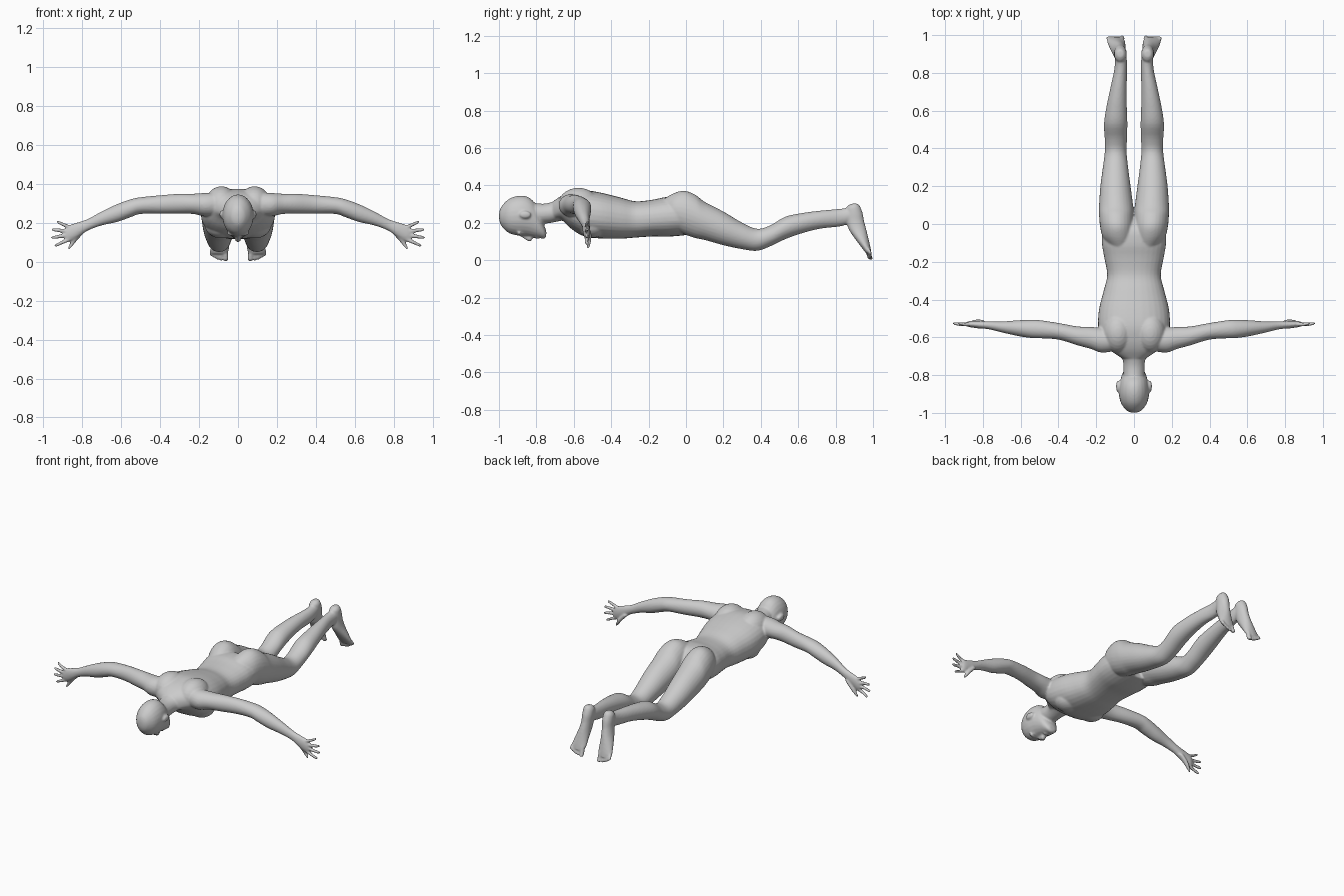
import bpy, bmesh
from math import sin, cos, pi
from mathutils import Vector, Matrix

bm = bmesh.new()


def spline(rows, steps):
    # Catmull-Rom interpolation of section rows
    rows = [Vector(r) for r in rows]
    out = []
    for i in range(len(rows) - 1):
        a, b, c, d = rows[max(i - 1, 0)], rows[i], rows[i + 1], rows[min(i + 2, len(rows) - 1)]
        for k in range(steps):
            t = k / steps
            out.append(0.5 * (2 * b + (c - a) * t + (2 * a - 5 * b + 4 * c - d) * t ** 2
                              + (3 * b - a - 3 * c + d) * t ** 3))
    return out + [rows[-1]]


def loft(rows, u, v, sides=24, power=1.0, steps=4, mirror=True):
    # rows: centre x, y, z, radius along u, radius along v
    for s in ((1, -1) if mirror else (1,)):
        rings = []
        for r in spline(rows, steps):
            ring = []
            for k in range(sides):
                c, d = cos(2 * pi * k / sides), sin(2 * pi * k / sides)
                p = Vector(r[:3])
                p[u] += abs(c) ** power * (1 if c > 0 else -1) * r[3]
                p[v] += abs(d) ** power * (1 if d > 0 else -1) * r[4]
                p.x *= s
                ring.append(bm.verts.new(p))
            rings.append(ring)
        faces = [bm.faces.new(rings[0]), bm.faces.new(rings[-1])]
        for a, b in zip(rings, rings[1:]):
            for k in range(sides):
                n = (k + 1) % sides
                faces.append(bm.faces.new((a[k], a[n], b[n], b[k])))
        bmesh.ops.recalc_face_normals(bm, faces=faces)


def ball(centre, radii):
    for s in ((1, -1) if centre[0] else (1,)):
        m = Matrix.Translation((centre[0] * s, centre[1], centre[2])) @ Matrix.Diagonal((*radii, 1))
        bmesh.ops.create_uvsphere(bm, u_segments=24, v_segments=14, radius=1, matrix=m)


X, Y, Z = 0, 1, 2

# torso
loft([(0, -.71, .265, .065, .05), (0, -.665, .28, .13, .065), (0, -.61, .265, .175, .10),
      (0, -.54, .25, .19, .124), (0, -.45, .238, .185, .122), (0, -.35, .225, .16, .11),
      (0, -.27, .218, .142, .097), (0, -.18, .225, .157, .098), (0, -.1, .232, .17, .106),
      (0, -.02, .23, .165, .098), (0, .04, .20, .12, .06)], X, Z, 32, .88, mirror=False)
# shoulder blades and chest
ball((.085, -.575, .295), (.085, .11, .092))
ball((.085, -.5, .185), (.085, .08, .065))
# neck
loft([(0, -.84, .25, .055, .06), (0, -.77, .248, .056, .054), (0, -.72, .255, .06, .055),
      (0, -.65, .275, .09, .06)], X, Z, mirror=False)
# head
loft([(0, -.999, .235, .012, .016), (0, -.988, .235, .038, .05), (0, -.95, .236, .068, .089),
      (0, -.9, .238, .08, .106), (0, -.85, .234, .077, .106), (0, -.81, .215, .068, .093),
      (0, -.78, .182, .056, .064), (0, -.757, .15, .038, .034), (0, -.747, .142, .018, .016)],
     X, Z, mirror=False)
# nose, lips, chin, brow, ears
loft([(0, -.885, .137, .008, .01), (0, -.85, .122, .012, .017), (0, -.832, .118, .017, .018),
      (0, -.82, .125, .012, .01)], X, Z, 12, mirror=False)
ball((0, -.802, .125), (.024, .006, .011))
ball((0, -.789, .125), (.021, .006, .010))
ball((0, -.765, .130), (.022, .016, .016))
ball((.032, -.892, .146), (.026, .009, .014))
ball((.03, -.872, .148), (.015, .009, .011))
ball((.083, -.86, .243), (.012, .032, .02))

# arms
loft([(.09, -.615, .295, .055, .06), (.17, -.615, .293, .066, .06), (.23, -.603, .297, .058, .052),
      (.3, -.592, .298, .05, .051), (.4, -.568, .294, .044, .047), (.5, -.557, .288, .048, .043),
      (.55, -.555, .275, .048, .046), (.62, -.551, .25, .041, .046), (.7, -.545, .222, .029, .036),
      (.77, -.536, .19, .021, .03), (.82, -.533, .165, .02, .038), (.865, -.53, .146, .017, .043),
      (.885, -.53, .14, .012, .034)], Y, Z)
# fingers and thumb: base, tip as x, z
for bx, bz, tx, tz in ((.86, .176, .932, .204), (.87, .156, .957, .165),
                       (.87, .136, .96, .124), (.865, .114, .942, .083)):
    loft([(bx, -.53, bz, .011, .011), ((bx + tx) / 2, -.532, (bz + tz) / 2, .010, .010),
          (tx - .006, -.526, tz, .008, .008), (tx, -.526, tz, .004, .004)], Y, Z, 12)
loft([(.80, -.525, .155, .017, .02), (.835, -.52, .115, .014, .016), (.86, -.522, .08, .01, .01),
      (.87, -.524, .064, .005, .005)], X, Y, 12)

# legs with buttocks
loft([(.07, -.13, .26, .05, .06), (.085, -.07, .262, .08, .094), (.091, -.01, .255, .089, .116),
      (.094, .05, .234, .091, .116), (.095, .1, .21, .09, .102), (.098, .2, .17, .08, .09),
      (.098, .3, .13, .067, .071), (.097, .38, .109, .058, .059), (.096, .45, .13, .059, .056),
      (.097, .53, .172, .062, .06), (.092, .62, .198, .054, .054), (.082, .72, .217, .043, .048),
      (.07, .82, .227, .034, .047), (.07, .88, .24, .031, .042), (.07, .91, .25, .025, .03)],
     X, Z, 28)
# feet
loft([(.072, .902, .302, .016, .018), (.072, .896, .285, .03, .036), (.072, .9, .25, .034, .045),
      (.074, .905, .21, .033, .047), (.079, .917, .165, .035, .047), (.088, .942, .11, .043, .035),
      (.094, .964, .065, .048, .023), (.096, .975, .04, .043, .016)], X, Y)
# toes: x, tip height, radius
for i, (x, tip, r) in enumerate(((.064, .003, .014), (.087, .006, .01), (.105, .012, .01),
                                 (.122, .02, .0095), (.137, .03, .009))):
    loft([(x * .9 + .0095, .97, .065, r, r), (x, .98, tip + .02, r, r),
          (x, .986, tip + .006, r, r), (x, .987, tip, r * .5, r * .5)], X, Y, 12)

# fuse all parts into one smooth skin
mesh = bpy.data.meshes.new("body")
bm.to_mesh(mesh)
bm.free()
body = bpy.data.objects.new("body", mesh)
bpy.context.collection.objects.link(body)
skin = body.modifiers.new("skin", 'REMESH')
skin.mode = 'VOXEL'
skin.voxel_size = .006
skin.use_smooth_shade = True
soft = body.modifiers.new("soften", 'SMOOTH')
soft.factor = .5
soft.iterations = 4
